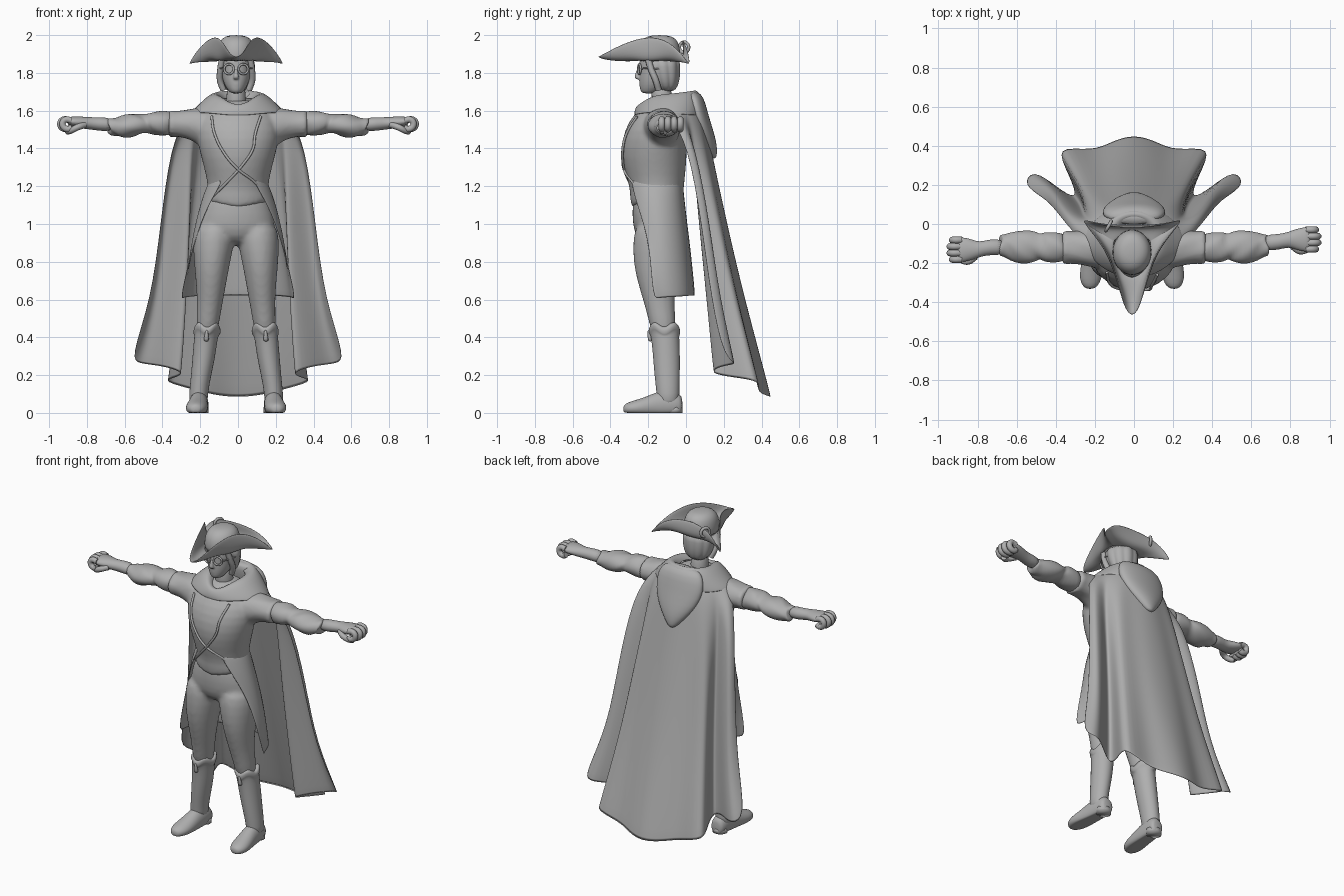
import bpy, bmesh, math
from mathutils import Vector

grey = bpy.data.materials.new("plain_grey")
grey.diffuse_color = (0.43, 0.43, 0.43, 1)


def finish(name, verts, faces, thick=0, sub=1):
    me = bpy.data.meshes.new(name)
    me.from_pydata([tuple(v) for v in verts], [], faces)
    bm = bmesh.new()
    bm.from_mesh(me)
    bmesh.ops.recalc_face_normals(bm, faces=bm.faces)
    bm.to_mesh(me)
    bm.free()
    me.materials.append(grey)
    me.shade_smooth()
    ob = bpy.data.objects.new(name, me)
    bpy.context.collection.objects.link(ob)
    if thick:
        m = ob.modifiers.new("thickness", 'SOLIDIFY')
        m.thickness, m.offset = thick, 0
    if sub:
        m = ob.modifiers.new("smooth", 'SUBSURF')
        m.levels = m.render_levels = sub
    return ob


def loft(name, rings, axis='z', n=20, wave=None, floor=None, sub=1):
    """Oval rings (x, y, z, a, b) across the axis, skinned in order."""
    verts = []
    for i, (x, y, z, a, b) in enumerate(rings):
        for k in range(n):
            t = 2 * math.pi * k / n
            c, s = a * math.cos(t), b * math.sin(t)
            p = Vector((x, y, z)) + Vector({'z': (c, s, 0), 'x': (0, c, s), 'y': (c, 0, s)}[axis])
            if wave:
                p += Vector(wave(i, t))
            if floor is not None:
                p.z = max(p.z, floor)
            verts.append(p)
    faces = [(i * n + k, i * n + (k + 1) % n, (i + 1) * n + (k + 1) % n, (i + 1) * n + k)
             for i in range(len(rings) - 1) for k in range(n)]
    faces += [tuple(range(n)), tuple(range(len(verts) - n, len(verts)))]
    return finish(name, verts, faces, sub=sub)


def sheet(name, halves, closed=False, thick=0.008, sub=2):
    """Cloth through rows of points given for +x and mirrored to -x."""
    rows = []
    for h in halves:
        back = [(-x, y, z) for x, y, z in reversed(h[:-1])]
        rows.append(list(h) + (back[:-1] if closed else back))
    n = len(rows[0])
    faces = [(i * n + k, i * n + (k + 1) % n, (i + 1) * n + (k + 1) % n, (i + 1) * n + k)
             for i in range(len(rows) - 1) for k in range(n if closed else n - 1)]
    return finish(name, [p for r in rows for p in r], faces, thick, sub)


def fuse(parts, voxel, rounds):
    """Merge overlapping closed parts into one soft skin."""
    bpy.ops.object.select_all(action='DESELECT')
    for p in parts:
        p.select_set(True)
    bpy.context.view_layer.objects.active = parts[0]
    bpy.ops.object.join()
    m = parts[0].modifiers.new("fuse", 'REMESH')
    m.mode, m.voxel_size, m.use_smooth_shade = 'VOXEL', voxel, True
    m = parts[0].modifiers.new("soften", 'SMOOTH')
    m.factor, m.iterations = .5, rounds


def tube(name, pts, r):
    cu = bpy.data.curves.new(name, 'CURVE')
    cu.dimensions, cu.bevel_depth, cu.bevel_resolution = '3D', r, 3
    cu.use_fill_caps, cu.resolution_u = True, 6
    sp = cu.splines.new('BEZIER')
    sp.bezier_points.add(len(pts) - 1)
    for b, p in zip(sp.bezier_points, pts):
        b.co, b.handle_left_type, b.handle_right_type = p, 'AUTO', 'AUTO'
    cu.materials.append(grey)
    bpy.context.collection.objects.link(bpy.data.objects.new(name, cu))


def ring(name, loc, R, r, rot):
    bpy.ops.mesh.primitive_torus_add(major_radius=R, minor_radius=r, major_segments=24,
                                     minor_segments=8, location=loc, rotation=rot)
    ob = bpy.context.object
    ob.name = name
    ob.data.shade_smooth()
    ob.data.materials.append(grey)


# Torso, ending in a pointed waistcoat hem
torso = [(0, -.15, 1.10, .188, .145), (0, -.155, 1.15, .172, .142), (0, -.155, 1.2, .158, .146),
         (0, -.165, 1.3, .182, .167), (0, -.17, 1.4, .21, .178), (0, -.16, 1.5, .228, .167),
         (0, -.14, 1.58, .205, .14), (0, -.12, 1.63, .12, .1), (0, -.12, 1.66, .06, .06)]
coat = [loft("coat_body", torso,
             wave=lambda i, t: (0, 0, .06 * abs(math.cos(t)) - .06 if i == 0 and math.sin(t) < 0 else 0))]


def chest(x, z):
    for p, q in zip(torso, torso[1:]):
        if p[2] <= z <= q[2]:
            f = (z - p[2]) / (q[2] - p[2])
            c, a, b = (p[j] + f * (q[j] - p[j]) for j in (1, 3, 4))
            return (x, c - b * math.sqrt(max(0, 1 - (x / a) ** 2)), z)


# Crossed lapel folds
tube("lapel_left", [chest(x, z) for x, z in
     ((-.14, 1.57), (-.125, 1.48), (-.07, 1.37), (0, 1.29), (.09, 1.22), (.15, 1.14))], .007)
tube("lapel_right", [chest(x, z) for x, z in
     ((.12, 1.57), (.09, 1.47), (.08, 1.4), (.03, 1.32), (-.05, 1.23), (-.14, 1.14))], .007)

# Open coat skirt
sheet("coat_tails", [
    [(.06, -.3, 1.25), (.13, -.255, 1.23), (.168, -.15, 1.22), (.12, -.04, 1.22), (0, -.01, 1.22)],
    [(.155, -.265, 1.11), (.19, -.21, 1.1), (.21, -.14, 1.1), (.15, -.03, 1.1), (0, 0, 1.1)],
    [(.235, -.19, .9), (.245, -.16, .9), (.25, -.1, .9), (.18, 0, .9), (0, .025, .9)],
    [(.315, -.18, .58), (.285, -.135, .6), (.275, -.07, .6), (.2, .03, .61), (0, .055, .61)]])

# Trousers, boots and feet
trousers = [loft("trousers", [(-.005, -.15, 1.2, .14, .12), (-.005, -.155, 1.1, .18, .132),
            (-.008, -.15, 1.0, .212, .135), (-.01, -.145, .93, .2, .122), (-.01, -.14, .885, .1, .07)])]
for side, s in (("left", -1), ("right", 1)):
    X = lambda v: s * v - .01
    trousers.append(loft(side + "_trouser_leg", [(X(.11), -.15, 1.02, .1, .115), (X(.118), -.15, .92, .114, .133),
         (X(.127), -.155, .8, .097, .126), (X(.132), -.155, .7, .083, .105), (X(.137), -.145, .6, .07, .084),
         (X(.148), -.128, .5, .063, .073), (X(.155), -.115, .4, .055, .065)]))
    loft(side + "_boot", [(X(.2), -.095, .03, .05, .06), (X(.2), -.095, .1, .05, .06),
         (X(.185), -.1, .2, .054, .068), (X(.17), -.103, .3, .061, .072), (X(.16), -.11, .4, .063, .075),
         (X(.155), -.113, .425, .066, .078), (X(.155), -.113, .43, .073, .085),
         (X(.153), -.115, .465, .073, .085), (X(.153), -.115, .468, .06, .07)],
         wave=lambda i, t: (0, 0, .018 * math.cos(4 * t + math.pi) if i > 4 else 0))
    loft(side + "_boot_foot", [(X(.19), -.018, .035, .03, .035), (X(.192), -.03, .045, .045, .06),
         (X(.195), -.09, .045, .05, .08), (X(.2), -.16, .04, .052, .07), (X(.206), -.22, .03, .058, .052),
         (X(.212), -.28, .025, .058, .04), (X(.214), -.32, .022, .038, .028),
         (X(.215), -.332, .02, .015, .015)], axis='y', floor=0)
    loft(side + "_boot_heel", [(X(.192), -.06, 0, .046, .042), (X(.192), -.06, .03, .046, .042)], sub=0)
    loft(side + "_boot_tassel", [(X(.155), -.198, .44, .008, .008), (X(.157), -.194, .41, .01, .01),
         (X(.158), -.188, .375, .019, .014)], n=10)

    # Sleeves, rolled cuff, loose forearm
    dy = .012 * s
    coat.append(loft(side + "_coat_sleeve", [(s * .1, -.14, 1.485, .105, .12), (s * .18, -.13, 1.505, .1, .112),
         (s * .23, -.125, 1.525, .094, .09), (s * .28, -.12, 1.53, .087, .076), (s * .34, -.12, 1.53, .084, .068),
         (s * .355, -.12, 1.53, .09, .074), (s * .37, -.12, 1.53, .08, .066)], axis='x',
         wave=lambda i, t: (0, 0, .004 * math.sin(5 * t + i))))
    loft(side + "_shirt_sleeve", [(s * .34, -.12, 1.53, .07, .062), (s * .39, -.12, 1.532, .079, .066),
         (s * .45, -.118, 1.535, .078, .065), (s * .475, -.115, 1.532, .064, .05), (s * .5, -.115, 1.53, .07, .05),
         (s * .53, -.115, 1.525, .084, .058), (s * .58, -.12, 1.52, .088, .066), (s * .63, -.115, 1.515, .072, .056),
         (s * .655, -.11, 1.515, .056, .046), (s * .68, -.11, 1.515, .056, .048), (s * .685, -.11, 1.52, .042, .036)],
         axis='x', wave=lambda i, t: (s * .012 * math.sin(2 * t + i), 0, .005 * math.sin(4 * t + 2 * i)))
    yh = -.105 + 2.2 * dy
    loft(side + "_hand", [(s * .66, -.108 + dy, 1.525, .044, .038), (s * .74, -.105 + dy, 1.53, .04, .036),
         (s * .79, yh, 1.533, .038, .032), (s * .83, yh, 1.538, .054, .032),
         (s * .88, yh, 1.542, .066, .028), (s * .905, yh, 1.545, .058, .02)], axis='x')
    for k in range(4):
        y = yh - .05 + .033 * k
        e = .012 if k in (0, 3) else 0
        tube(f"{side}_finger_{k + 1}", [(s * .88, y, 1.548), (s * (.93 - e), y, 1.55), (s * (.94 - e), y, 1.522),
             (s * (.912 - e), y, 1.502), (s * .88, y, 1.512)], .0175)
    tube(side + "_thumb", [(s * .81, yh - .035, 1.525), (s * .85, yh - .06, 1.512), (s * .885, yh - .05, 1.495),
                           (s * .905, yh - .03, 1.49)], .017)
fuse(trousers, .013, 4)
coat[0].name = "coat"
fuse(coat, .011, 3)

# Neck, head and hair
H = -.01
loft("neck", [(H, -.12, 1.58, .06, .06), (H, -.125, 1.65, .052, .055), (H, -.135, 1.75, .05, .055)])
fuse([loft("head", [(H, -.2, 1.69, .025, .03), (H, -.188, 1.705, .042, .055), (H, -.17, 1.735, .062, .078),
                    (H, -.157, 1.77, .074, .093), (H, -.153, 1.81, .079, .094), (H, -.15, 1.86, .084, .1),
                    (H, -.15, 1.91, .07, .085)]),
      loft("nose", [(H, -.25, 1.825, .008, .01), (H, -.258, 1.79, .012, .014), (H, -.256, 1.772, .019, .018),
                    (H, -.248, 1.764, .012, .01)], n=10),
      loft("mouth", [(H, -.23, 1.75, .014, .012), (H, -.236, 1.742, .024, .016), (H, -.232, 1.732, .016, .012)], n=10)],
     .005, 3)
loft("hair", [(H, -.1, 1.7, .045, .035), (H, -.108, 1.73, .078, .064), (H, -.115, 1.78, .094, .083),
              (H, -.122, 1.83, .099, .09), (H, -.13, 1.89, .096, .097)], n=40,
     wave=lambda i, t: (.004 * math.cos(10 * t), .004 * math.sin(10 * t), 0))
for side, s in (("left", -1), ("right", 1)):
    tube(side + "_hair_lock", [(H + s * .075, -.2, 1.87), (H + s * .083, -.185, 1.82), (H + s * .085, -.16, 1.76),
                               (H + s * .068, -.145, 1.71)], .017)
    ring(side + "_spectacle_rim", (H + s * .038, -.247, 1.82), .026, .006, (math.pi / 2, 0, s * .25))
    tube(side + "_spectacle_arm", [(H + s * .062, -.24, 1.822), (H + s * .085, -.2, 1.825), (H + s * .09, -.13, 1.82)], .004)

# Three-cornered hat
edge = [(0, -.478, 1.88), (.035, -.44, 1.9), (.062, -.34, 1.955), (.09, -.24, 1.99), (.125, -.15, 1.995),
        (.18, -.07, 1.955), (.235, -.005, 1.88), (.255, .02, 1.835), (.23, .02, 1.88), (.15, -.005, 1.96), (0, -.025, 1.985)]
inner, mid = [], []
for i, (x, y, z) in enumerate(edge):
    t = math.atan2((y + .15) / .115, x / .1)
    p = Vector((.098 * math.cos(t), -.15 + .115 * math.sin(t), 1.865))
    q = p.lerp(Vector((x, y, z)), .7)
    q.z = 1.866 + .15 * (z - 1.866)
    if 0 < i < 10:
        q.x *= 1.08
    if i > 8:
        q.y += .025
    inner.append(tuple(p))
    mid.append(tuple(q))
brim = sheet("hat_brim", [inner, mid, edge], closed=True, thick=.012)
brim.location.x = H
loft("hat_crown", [(H, -.145, 1.85, .1, .117), (H, -.145, 1.89, .102, .118), (H, -.145, 1.945, .098, .113),
                   (H, -.14, 1.985, .078, .088), (H, -.14, 2.0, .035, .04)])
ring("hat_curl", (-.13, -.01, 1.935), .028, .009, (0, math.pi / 2, -.5))

# Cowl round the neck
sheet("cowl", [
    [(0, -.275, 1.57), (.1, -.265, 1.58), (.215, -.19, 1.59), (.275, -.085, 1.58), (.21, .03, 1.575), (.1, .08, 1.57), (0, .09, 1.57)],
    [(0, -.275, 1.61), (.085, -.25, 1.62), (.17, -.18, 1.64), (.205, -.088, 1.64), (.17, .02, 1.65), (.085, .075, 1.66), (0, .085, 1.66)],
    [(0, -.25, 1.63), (.06, -.225, 1.66), (.107, -.17, 1.695), (.132, -.09, 1.703), (.115, .0, 1.715), (.06, .045, 1.725), (0, .055, 1.725)],
    [(0, -.21, 1.6), (.04, -.19, 1.62), (.07, -.15, 1.65), (.085, -.1, 1.66), (.075, -.03, 1.66), (.04, .0, 1.66), (0, .01, 1.66)]],
    closed=True)

# Hood hanging on the back
loft("hood", [(0, .03, 1.705, .1, .03), (0, .045, 1.67, .15, .052), (0, .06, 1.59, .17, .055),
              (0, .088, 1.5, .145, .056), (0, .115, 1.43, .095, .048), (0, .13, 1.37, .045, .036), (0, .145, 1.345, .013, .013)])

# Long pleated cape: outer wing, inward fold, back panel
levels = [
    (1.64, [(.17, -.13), (.18, -.09), (.17, -.05), (.15, -.01), (.13, .02), (.1, .04), (.07, .06), (.03, .07), (0, .07)]),
    (1.57, [(.27, -.09), (.275, -.05), (.25, -.02), (.22, .01), (.2, .03), (.15, .06), (.1, .08), (.05, .09), (0, .1)]),
    (1.42, [(.355, .01), (.35, .05), (.31, .05), (.25, .025), (.24, .06), (.2, .1), (.13, .105), (.06, .12), (0, .125)]),
    (1.0, [(.41, .08), (.4, .135), (.33, .11), (.25, .05), (.26, .12), (.27, .185), (.17, .185), (.08, .21), (0, .215)]),
    (.6, [(.46, .13), (.43, .195), (.36, .15), (.26, .085), (.285, .18), (.325, .275), (.18, .265), (.1, .3), (0, .31)])]
rows = [[(x, y, z) for x, y in pts] for z, pts in levels]
rows.append([(.58, .2, .27), (.52, .29, .245), (.4, .19, .235), (.28, .115, .195), (.33, .25, .17), (.415, .41, .15),
             (.21, .375, .095), (.11, .43, .07), (0, .465, .06)])
sheet("cape", rows)
